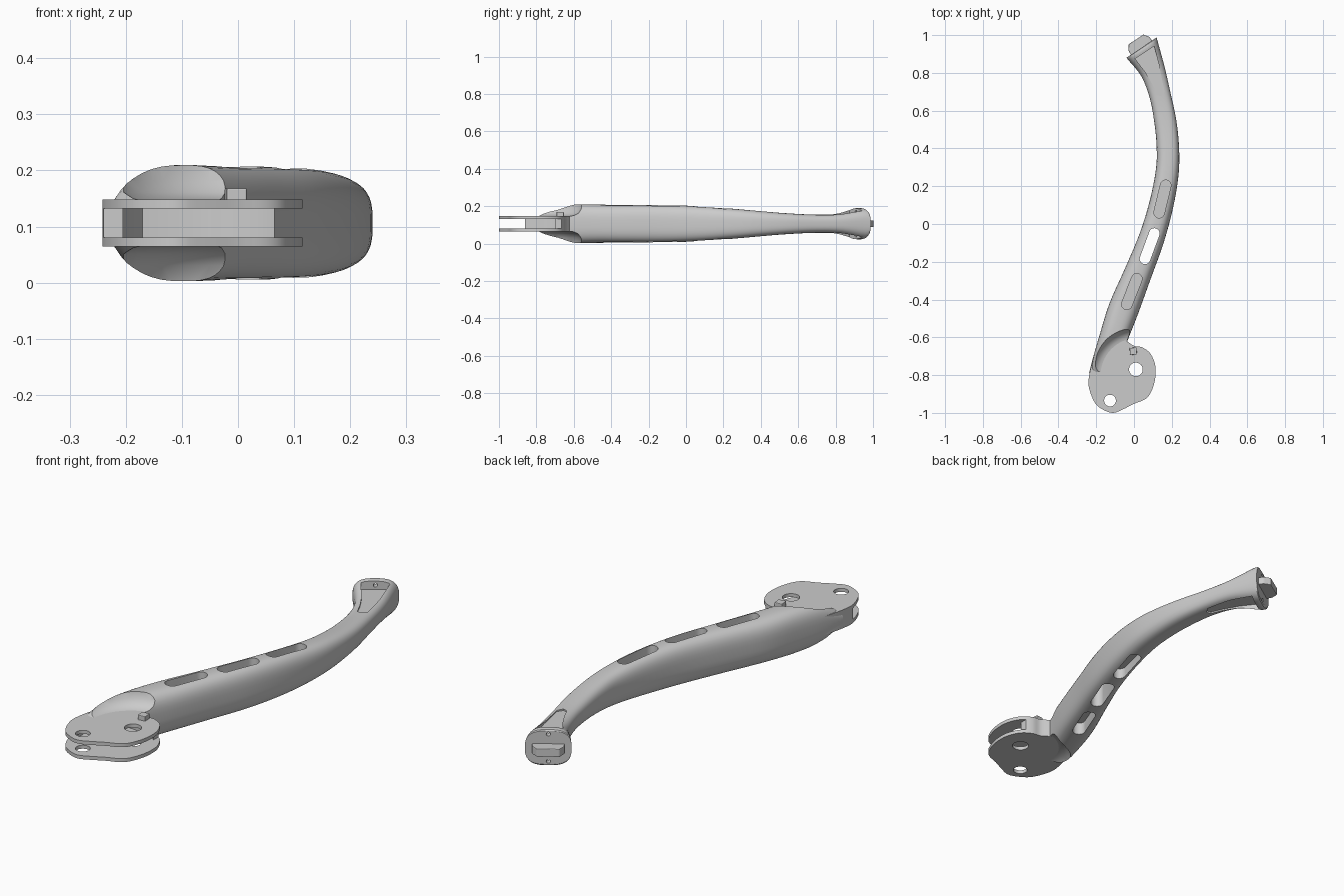
import bpy, bmesh
from math import cos, sin, pi, copysign
from mathutils import Vector

if "Cube" in bpy.data.objects:
    bpy.data.objects.remove(bpy.data.objects["Cube"])

MID = 0.106                      # height of the symmetry plane
N = Vector((-0.55, 0.835, 0))    # outward direction of the flared end
T = Vector((0.835, 0.55, 0))     # direction across the flared end
END = Vector((0.04, 0.933, MID))


def loft(name, rings):
    """Closed skin over a list of equal-length point rings."""
    bm = bmesh.new()
    vs = [[bm.verts.new(p) for p in r] for r in rings]
    n = len(vs[0])
    for a, b in zip(vs, vs[1:]):
        for i in range(n):
            j = (i + 1) % n
            bm.faces.new((a[i], a[j], b[j], b[i]))
    bm.faces.new(vs[0])
    bm.faces.new(vs[-1])
    bmesh.ops.recalc_face_normals(bm, faces=bm.faces)
    me = bpy.data.meshes.new(name)
    bm.to_mesh(me)
    bm.free()
    ob = bpy.data.objects.new(name, me)
    bpy.context.collection.objects.link(ob)
    return ob


def prism(name, pts, z0, z1):
    return loft(name, [[(x, y, z) for x, y in pts] for z in (z0, z1)])


def circle(cx, cy, r, n=32):
    return [(cx + r * cos(2 * pi * i / n), cy + r * sin(2 * pi * i / n)) for i in range(n)]


def stadium(a, b, r, n=10):
    a, b = Vector(a), Vector(b)
    d = (b - a).normalized()
    s = Vector((d.y, -d.x))
    arc = [(pi * i / n) for i in range(n + 1)]
    return ([tuple(b + r * (s * cos(t) + d * sin(t))) for t in arc]
            + [tuple(a - r * (s * cos(t) + d * sin(t))) for t in arc])


def spline(pts, steps, closed=False):
    """Catmull-Rom through tuples of any size."""
    n, out = len(pts), []
    get = (lambda i: pts[i % n]) if closed else (lambda i: pts[min(max(i, 0), n - 1)])
    for i in range(n if closed else n - 1):
        p = [get(i + k) for k in (-1, 0, 1, 2)]
        for s in range(steps):
            t = s / steps
            out.append(tuple(0.5 * (2 * b + (c - a) * t + (2 * a - 5 * b + 4 * c - d) * t * t
                                    + (3 * b - a - 3 * c + d) * t ** 3)
                             for a, b, c, d in zip(*p)))
    return out if closed else out + [pts[-1]]


def activate(ob):
    bpy.ops.object.select_all(action='DESELECT')
    ob.select_set(True)
    bpy.context.view_layer.objects.active = ob


def cut(ob, cutter):
    cutter.hide_render = True
    m = ob.modifiers.new("cut", 'BOOLEAN')
    m.operation, m.solver, m.object = 'DIFFERENCE', 'EXACT', cutter
    activate(ob)
    bpy.ops.object.modifier_apply(modifier=m.name)
    bpy.data.objects.remove(cutter)


# Curved arm: left edge xy, right edge xy, half height
stations = [
    (-0.04, 0.88, 0.12, 0.988, 0.076), (-0.028, 0.865, 0.126, 0.965, 0.083),
    (0.04, 0.78, 0.16, 0.84, 0.055), (0.085, 0.66, 0.19, 0.71, 0.049),
    (0.11, 0.52, 0.224, 0.55, 0.056), (0.12, 0.40, 0.239, 0.40, 0.067),
    (0.116, 0.29, 0.236, 0.26, 0.078), (0.085, 0.13, 0.208, 0.09, 0.091),
    (0.03, -0.05, 0.157, -0.10, 0.099), (-0.05, -0.24, 0.085, -0.30, 0.101),
    (-0.13, -0.42, 0.02, -0.48, 0.102), (-0.18, -0.58, -0.035, -0.62, 0.103),
    (-0.215, -0.70, -0.06, -0.70, 0.09), (-0.238, -0.79, -0.12, -0.79, 0.038)]
SEG, P = 40, 2 / 2.9
rings = []
for lx, ly, rx, ry, h in spline(stations, 4):
    c, w = Vector(((lx + rx) / 2, (ly + ry) / 2, MID)), Vector(((rx - lx) / 2, (ry - ly) / 2, 0))
    ring = []
    for i in range(SEG):
        a = 2 * pi * (i + 0.5) / SEG
        u, v = (copysign(abs(f) ** P, f) for f in (cos(a), sin(a)))
        ring.append(c + w * u + Vector((0, 0, h * v)))
    rings.append(ring)
arm = loft("arm", rings)

# Bowl-shaped scoops, weight pockets and end pockets, mirrored above and below
bowl = [(0.185, 0.040), (0.208, 0.044), (0.228, 0.055), (0.243, 0.075), (0.252, 0.10), (0.256, 0.13)]
pocket = [(0.006, 0.875), (0.107, 0.941), (0.135, 0.83), (0.162, 0.70), (0.145, 0.675),
          (0.125, 0.68), (0.10, 0.735), (0.063, 0.80)]
slots = [((0.133, 0.06), (0.168, 0.205)), ((0.058, -0.185), (0.108, -0.05)), ((-0.038, -0.425), (0.015, -0.29))]
for s in (1, -1):
    cut(arm, loft("scoop_cutter", [[(x, y, MID + s * z) for x, y in circle(0.02, -0.80, r, 64)]
                                   for r, z in bowl]))
    cut(arm, prism("pocket_cutter", pocket, MID + s * 0.042, MID + s * 0.15))
    for a, b in (slots[0], slots[2]):
        cut(arm, prism("recess_cutter", stadium(a, b, 0.028), MID + s * 0.045, MID + s * 0.15))
    # Screw holes in the end flange
    hole = [END + T * x + Vector((0, 0, s * 0.062 + z)) for x, z in circle(0, 0, 0.009, 16)]
    cut(arm, loft("screw_cutter", [[p + N * d for p in hole] for d in (-0.06, 0.03)]))
cut(arm, prism("through_slot_cutter", stadium(*slots[1], 0.028), -0.1, 0.3))

# Twin-plate pivot hub
outline = [(-0.24, -0.82), (-0.235, -0.88), (-0.205, -0.95), (-0.16, -0.985), (-0.11, -1.0),
           (-0.06, -0.982), (0, -0.952), (0.055, -0.93), (0.085, -0.9), (0.108, -0.84),
           (0.115, -0.78), (0.108, -0.73), (0.082, -0.68), (0.04, -0.652), (0, -0.645),
           (-0.04, -0.62), (-0.10, -0.59), (-0.175, -0.61), (-0.215, -0.71)]
hub = prism("pivot_plates", spline(outline, 4, True), 0.064, 0.148)
for hole in ((0.01, -0.77, 0.036), (-0.127, -0.935, 0.031)):
    cut(hub, prism("pivot_cutter", circle(*hole), -0.1, 0.3))

# Gap between the plates, leaving a left wall and an upper web
gap = [(-0.3, -1.1), (-0.3, -0.86), (-0.205, -0.86), (-0.205, -0.74), (-0.17, -0.675),
       (-0.07, -0.66), (0.03, -0.68), (0.065, -0.70), (0.065, -0.6), (0.3, -0.6), (0.3, -1.1)]
for ob in (hub, arm):
    cut(ob, prism("gap_cutter", gap, 0.08, 0.132))

# Small stop tab on the upper plate
tab = [(-0.024, -0.657), (-0.02, -0.694), (0.016, -0.69), (0.013, -0.653)]
stop = prism("stop_tab", tab, 0.14, 0.169)

# Tapered locating tongue on the flared end
tongue = loft("end_tongue", [[END + T * (t * w) + N * d + Vector((0, 0, z))
                              for t, z in ((-1, -0.018), (1, -0.018), (1, 0.018), (-1, 0.018))]
                             for w, d in ((0.068, -0.01), (0.066, 0.025), (0.047, 0.053))])

for ob in (stop, tongue):
    m = ob.modifiers.new("soft_edges", 'BEVEL')
    m.width, m.segments = 0.003, 2
for ob in (arm, hub):
    activate(ob)
    bpy.ops.object.shade_smooth_by_angle(angle=0.5)
